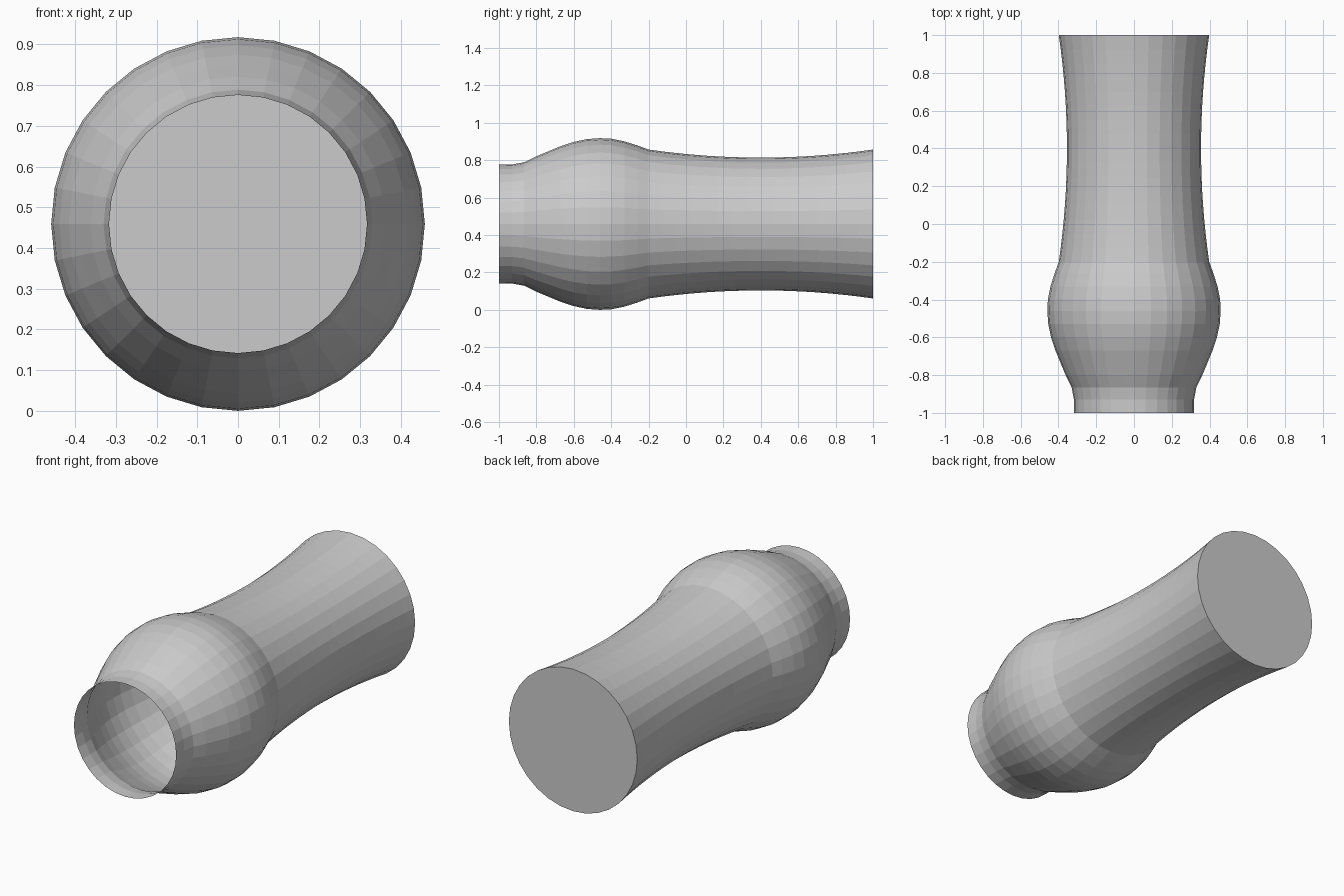
import bpy, bmesh
from math import sin, cos, tau

if "Cube" in bpy.data.objects:
    bpy.data.objects.remove(bpy.data.objects["Cube"])

SIDES = 32
AXIS_Z = 0.459

# Bulb profile: (y, radius) from the open mouth back to the shoulder
bulb = [(-1.0, 0.317), (-0.93, 0.318), (-0.865, 0.33), (-0.8, 0.362),
        (-0.73, 0.391), (-0.67, 0.416), (-0.6, 0.439), (-0.53, 0.454),
        (-0.46, 0.459), (-0.4, 0.456), (-0.33, 0.442), (-0.26, 0.42)]

# Waisted grip profile: shallow curve, narrowest at y = 0.4
STEPS = 16
grip = []
for i in range(STEPS + 1):
    y = -0.2 + 1.2 * i / STEPS
    grip.append((y, 0.355 + 0.043 * ((y - 0.4) / 0.6) ** 2))

# Lathe both around the y axis as one hollow shell
bm = bmesh.new()
rings = [[bm.verts.new((r * sin(tau * k / SIDES), y, AXIS_Z + r * cos(tau * k / SIDES)))
          for k in range(SIDES)] for y, r in bulb + grip]
for a, b in zip(rings, rings[1:]):
    for k in range(SIDES):
        n = (k + 1) % SIDES
        bm.faces.new((a[k], a[n], b[n], b[k]))

# Flat cap at the back, mouth stays open
bm.faces.new(rings[-1])
bmesh.ops.recalc_face_normals(bm, faces=bm.faces)
if bm.faces[:][-1].normal.y < 0:
    bmesh.ops.reverse_faces(bm, faces=bm.faces)

mesh = bpy.data.meshes.new("hollow_handle")
bm.to_mesh(mesh)
bm.free()
bpy.context.collection.objects.link(bpy.data.objects.new("hollow_handle", mesh))
